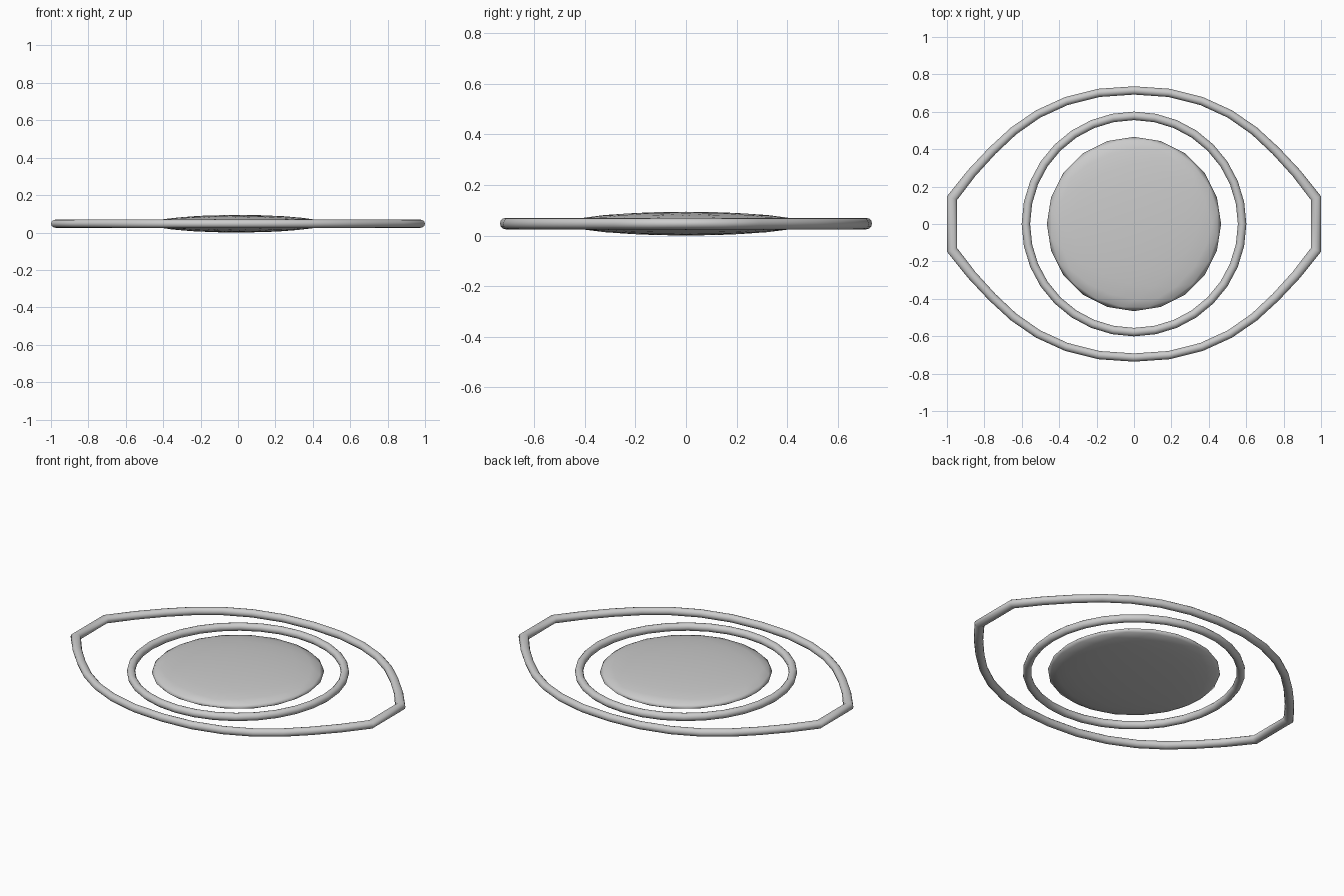
import bpy, bmesh, math
from mathutils import Vector

if "Cube" in bpy.data.objects:
    bpy.data.objects.remove(bpy.data.objects["Cube"])

MID = 0.047      # height of the central plane
TUBE = 0.0225    # tube radius
SIDES = 12       # sides of each tube


def finish(name, bm):
    bmesh.ops.recalc_face_normals(bm, faces=bm.faces)
    for f in bm.faces:
        f.smooth = True
    mesh = bpy.data.meshes.new(name)
    bm.to_mesh(mesh)
    bm.free()
    ob = bpy.data.objects.new(name, mesh)
    bpy.context.collection.objects.link(ob)
    return ob


def closed_tube(name, path, width):
    """Sweep a round section along a closed flat path with mitred corners."""
    bm = bmesh.new()
    pts = [Vector(p) for p in path]
    n = len(pts)
    rings = []
    for i, p in enumerate(pts):
        d1 = (p - pts[i - 1]).normalized()
        d2 = (pts[(i + 1) % n] - p).normalized()
        n1, n2 = Vector((d1.y, -d1.x)), Vector((d2.y, -d2.x))
        out = (n1 + n2).normalized()
        out *= width(p) / out.dot(n1)
        ring = []
        for k in range(SIDES):
            a = math.tau * k / SIDES
            q = p + out * math.cos(a)
            ring.append(bm.verts.new((q.x, q.y, MID + TUBE * math.sin(a))))
        rings.append(ring)
    for i in range(n):
        a, b = rings[i], rings[(i + 1) % n]
        for k in range(SIDES):
            j = (k + 1) % SIDES
            bm.faces.new((a[k], a[j], b[j], b[k]))
    return finish(name, bm)


# Eye-shaped outer frame: one quarter mirrored to all four
quarter = [(0.9725, 0.139), (0.868, 0.272), (0.757, 0.392), (0.643, 0.498),
           (0.513, 0.588), (0.362, 0.657), (0.188, 0.701)]
upper = quarter + [(0, 0.714)] + [(-x, y) for x, y in reversed(quarter)]
outline = upper + [(-x, -y) for x, y in upper]
closed_tube("outer_frame", outline, lambda p: 0.022 + 0.006 * abs(p.x) ** 4)

# Round middle ring
circle = [(0.578 * math.cos(math.tau * i / 32), 0.578 * math.sin(math.tau * i / 32))
          for i in range(32)]
closed_tube("middle_ring", circle, lambda p: TUBE)

# Flattened central lens
bm = bmesh.new()
bmesh.ops.create_icosphere(bm, subdivisions=3, radius=1)
bmesh.ops.scale(bm, vec=(0.466, 0.466, MID), verts=bm.verts)
bmesh.ops.translate(bm, vec=(0, 0, MID), verts=bm.verts)
finish("central_lens", bm)
